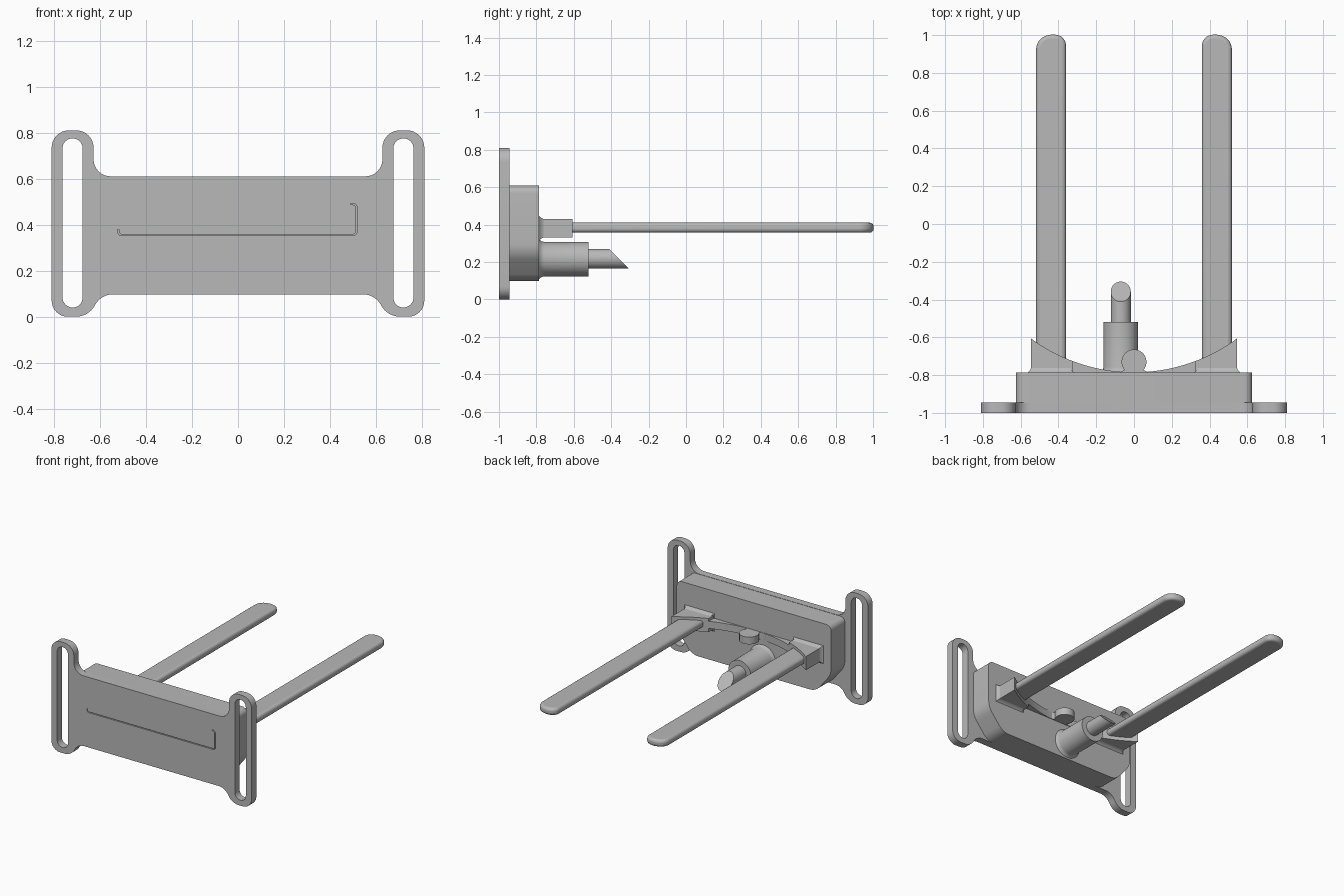
import bpy, bmesh, math
from mathutils import Vector

if "Cube" in bpy.data.objects:
    bpy.data.objects.remove(bpy.data.objects["Cube"], do_unlink=True)

GREY = (0.48, 0.48, 0.48, 1)
grey = bpy.data.materials.new("plain_grey")
grey.use_nodes = True
grey.diffuse_color = GREY
grey.node_tree.nodes["Principled BSDF"].inputs["Base Color"].default_value = GREY


def finish(name, bm, bevel=0):
    bmesh.ops.recalc_face_normals(bm, faces=bm.faces)
    mesh = bpy.data.meshes.new(name)
    bm.to_mesh(mesh)
    bm.free()
    mesh.materials.append(grey)
    ob = bpy.data.objects.new(name, mesh)
    bpy.context.collection.objects.link(ob)
    bpy.ops.object.select_all(action='DESELECT')
    ob.select_set(True)
    bpy.context.view_layer.objects.active = ob
    bpy.ops.object.shade_smooth_by_angle(angle=math.radians(35))
    if bevel:
        mod = ob.modifiers.new("rounded_edges", 'BEVEL')
        mod.width, mod.segments = bevel, 4
        mod.limit_method, mod.angle_limit = 'ANGLE', math.radians(50)
    return ob


def rounded(corners, steps=8):
    """Round each (x, y, tangent length) corner with a circular arc."""
    out = []
    for i, (x, y, d) in enumerate(corners):
        c = Vector((x, y))
        if not d:
            out.append(c)
            continue
        a = (Vector(corners[i - 1][:2]) - c).normalized()
        b = (Vector(corners[(i + 1) % len(corners)][:2]) - c).normalized()
        w = math.sin(a.angle(b) / 2)
        for k in range(steps + 1):
            t = k / steps
            p, q, r = (1 - t) ** 2, 2 * w * t * (1 - t), t * t
            out.append((p * (c + a * d) + q * c + r * (c + b * d)) / (p + q + r))
    return out


def mirrored(half):
    return half + [(-x, y, d) for x, y, d in reversed(half)]


def prism(name, loops, lo, hi, upright=False, bevel=0):
    """Extrude outline (first loop) with holes (other loops); upright runs along y."""
    bm = bmesh.new()
    place = (lambda u, v: (u, lo, v)) if upright else (lambda u, v: (u, v, lo))
    edges = []
    for loop in loops:
        vs = [bm.verts.new(place(*p)) for p in loop]
        if len(loops) == 1:
            bm.faces.new(vs)
        else:
            edges += [bm.edges.new((vs[i - 1], vs[i])) for i in range(len(vs))]
    if edges:
        bmesh.ops.triangle_fill(bm, use_beauty=True, edges=edges)
    ext = bmesh.ops.extrude_face_region(bm, geom=bm.faces[:], use_keep_orig=True)
    top = [g for g in ext["geom"] if isinstance(g, bmesh.types.BMVert)]
    step = (0, hi - lo, 0) if upright else (0, 0, hi - lo)
    bmesh.ops.translate(bm, verts=top, vec=step)
    return finish(name, bm, bevel)


def loft(name, rings):
    """Skin matching rings of points and cap both ends."""
    bm = bmesh.new()
    rows = [[bm.verts.new(p) for p in ring] for ring in rings]
    for a, b in zip(rows, rows[1:]):
        for i in range(len(a)):
            bm.faces.new((a[i - 1], a[i], b[i], b[i - 1]))
    bm.faces.new(rows[0])
    bm.faces.new(rows[-1])
    return finish(name, bm)


def circle(x, z, r, y, slope=0, n=48):
    ring = []
    for k in range(n):
        a = math.tau * k / n
        ring.append((x + r * math.cos(a), y + slope * r * math.sin(a), z + r * math.sin(a)))
    return ring


def rect(x0, x1, z0, z1, y, grow):
    return [(x0 - grow, y, z0 - grow), (x1 + grow, y, z0 - grow),
            (x1 + grow, y, z1 + grow), (x0 - grow, y, z1 + grow)]


# Front plate with strap slots and a thin engraved line
outline = rounded(mirrored([(0.595, 0.097, 0.05), (0.65, 0, 0.055), (0.81, 0, 0.07),
                            (0.81, 0.81, 0.075), (0.628, 0.81, 0.075), (0.628, 0.61, 0.075)]))
slots = [rounded([(s * 0.675, 0.04, 0.044), (s * 0.763, 0.04, 0.044),
                  (s * 0.763, 0.775, 0.044), (s * 0.675, 0.775, 0.044)]) for s in (1, -1)]
W = 0.003
path = [(-0.52, 0.38, 0), (-0.52, 0.355, 0.014), (0.515, 0.355, 0.016),
        (0.515, 0.49, 0.016), (0.49, 0.49, 0)]
inner = [(-0.52 + W, 0.38, 0), (-0.52 + W, 0.355 + W, 0.011), (0.515 - W, 0.355 + W, 0.013),
         (0.515 - W, 0.49 - W, 0.013), (0.49, 0.49 - W, 0)]
outer = [(-0.52 - W, 0.38, 0), (-0.52 - W, 0.355 - W, 0.017), (0.515 + W, 0.355 - W, 0.019),
         (0.515 + W, 0.49 + W, 0.019), (0.49, 0.49 + W, 0)]
groove = rounded(outer + inner[::-1], 4)
prism("front_plate", [outline] + slots + [groove], -1, -0.945, upright=True)

# Main block behind the plate, with cut lower corners
prism("main_block", [rounded(mirrored([(0.5, 0.097, 0.05), (0.625, 0.25, 0.05),
                                       (0.625, 0.608, 0.04)]))], -0.99, -0.785, upright=True)

# Concave curve shared by the brackets and the thin web
R = 0.92


def hollow(x):
    return -0.785 + R - math.sqrt(R * R - x * x)


def curve_strip(x0, x1, n=14):
    xs = [x0 + (x1 - x0) * k / n for k in range(n + 1)]
    return [(x, hollow(x)) for x in xs] + [(x1, -0.8), (x0, -0.8)]


for side, s in (("left", 1), ("right", -1)):
    flip = lambda pts: [(s * p[0], *p[1:]) for p in pts]
    # Bracket with a flared foot
    prism(side + "_bracket", [flip(curve_strip(0.325, 0.545))], 0.33, 0.43)
    foot = [(-0.79, 0.022), (-0.782, 0.012), (-0.774, 0.005), (-0.762, 0)]
    loft(side + "_bracket_foot",
         [flip(rect(0.335, 0.545, 0.33, 0.43, y, g)) for y, g in foot])
    # Thin web between bracket and knob
    prism(side + "_web", [flip(curve_strip(0.05, 0.33))], 0.357, 0.41)
    # Long flat prong with rounded tip
    prong = rounded([(0.36, -0.78, 0), (0.518, -0.78, 0), (0.518, 0.985, 0.06),
                     (0.43, 1.005, 0.02), (0.36, 0.99, 0.045)])
    prism(side + "_prong", [flip(prong)], 0.357, 0.41, bevel=0.02)

# Knob on a short neck
knob = [(0.066 * math.cos(a), -0.73 + 0.066 * math.sin(a))
        for a in [math.radians(-40 + 260 * k / 28) for k in range(29)]]
knob += [(-0.06, -0.778), (-0.08, -0.787), (-0.08, -0.8),
         (0.08, -0.8), (0.08, -0.787), (0.06, -0.778)]
prism("knob", [knob], 0.357, 0.41)

# Socket tube with flared base, and its slanted pin
loft("socket_tube", [circle(-0.07, 0.215, r, y) for y, r in
                     ((-0.79, 0.112), (-0.78, 0.101), (-0.77, 0.095), (-0.758, 0.092), (-0.52, 0.092))])
loft("slanted_pin", [circle(-0.07, 0.217, 0.053, -0.54),
                     circle(-0.07, 0.217, 0.053, -0.358, slope=-1)])
